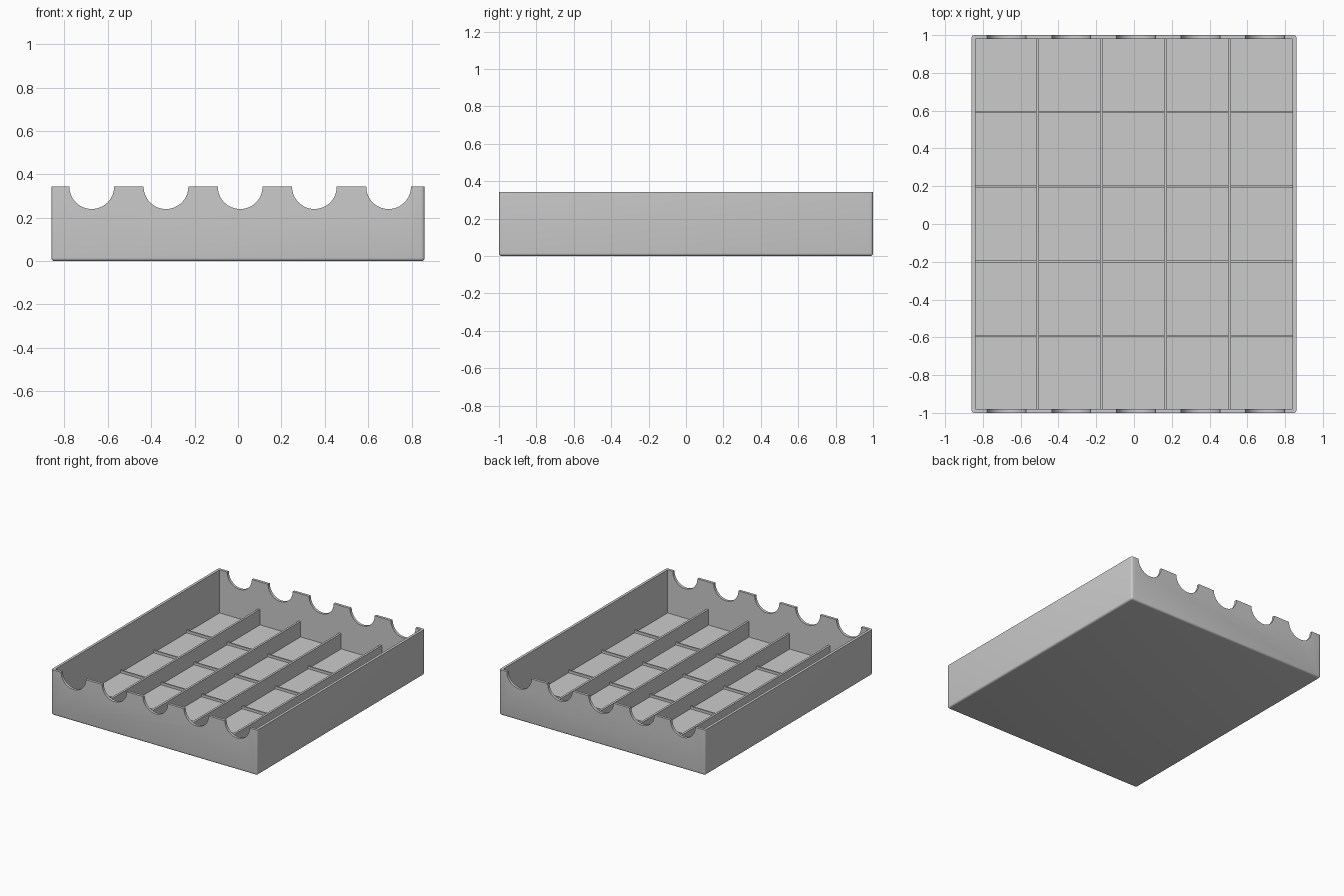
import bpy, bmesh, math
from mathutils import Matrix

if "Cube" in bpy.data.objects:
    bpy.data.objects.remove(bpy.data.objects["Cube"], do_unlink=True)

WIDTH, DEPTH, HEIGHT = 1.72, 2.0, 0.343
WALL, FLOOR = 0.02, 0.018
NOTCH_RADIUS = 0.103

grey = bpy.data.materials.new("plain grey")
grey.use_nodes = True
grey.diffuse_color = (0.6, 0.6, 0.6, 1)
grey.node_tree.nodes["Principled BSDF"].inputs["Base Color"].default_value = (0.6, 0.6, 0.6, 1)


def finish(bm, name):
    mesh = bpy.data.meshes.new(name)
    bm.to_mesh(mesh)
    bm.free()
    mesh.materials.append(grey)
    obj = bpy.data.objects.new(name, mesh)
    bpy.context.collection.objects.link(obj)
    return obj


def box(name, size, centre, rounding=0):
    bm = bmesh.new()
    bmesh.ops.create_cube(bm, size=1, matrix=Matrix.Translation(centre) @ Matrix.Diagonal((*size, 1)))
    if rounding:
        # Round every edge except the flat rim
        top = max(v.co.z for v in bm.verts)
        edges = [e for e in bm.edges if min(v.co.z for v in e.verts) < top - 0.01]
        bmesh.ops.bevel(bm, geom=edges, offset=rounding, segments=4, profile=0.5, affect='EDGES')
    return finish(bm, name)


def cut(target, cutter):
    cutter.hide_render = True
    mod = target.modifiers.new("cut", 'BOOLEAN')
    mod.operation = 'DIFFERENCE'
    mod.solver = 'EXACT'
    mod.object = cutter
    bpy.ops.object.select_all(action='DESELECT')
    bpy.context.view_layer.objects.active = target
    target.select_set(True)
    bpy.ops.object.modifier_apply(modifier=mod.name)
    bpy.data.objects.remove(cutter, do_unlink=True)


# Open tray with rounded outer edges
tray = box("tray", (WIDTH, DEPTH, HEIGHT), (0, 0, HEIGHT / 2), rounding=0.015)
cut(tray, box("hollow", (WIDTH - 2 * WALL, DEPTH - 2 * WALL, 1), (0, 0, FLOOR + 0.5)))

# Half-round notches through the front and back walls
for i in range(5):
    bm = bmesh.new()
    place = Matrix.Translation((0.01 + (i - 2) * 0.342, 0, HEIGHT)) @ Matrix.Rotation(math.pi / 2, 4, 'X')
    bmesh.ops.create_cone(bm, cap_ends=True, segments=64, radius1=NOTCH_RADIUS,
                          radius2=NOTCH_RADIUS, depth=2.4, matrix=place)
    cut(tray, finish(bm, "notch"))

bpy.ops.object.shade_smooth_by_angle(angle=math.radians(30))

# Tall dividers running front to back
DIVIDER_TOP = 0.135
for i in range(4):
    x = (i - 1.5) * 0.339 - 0.002
    box(f"divider_{i + 1}", (0.016, DEPTH - 1.5 * WALL, DIVIDER_TOP - 0.01),
        (x, 0, (DIVIDER_TOP + 0.01) / 2))

# Low ribs running across the floor
RIB_TOP = 0.037
for i in range(4):
    box(f"floor_rib_{i + 1}", (WIDTH - 1.5 * WALL, 0.011, RIB_TOP - 0.01),
        (0, (i - 1.5) * 0.395, (RIB_TOP + 0.01) / 2))
